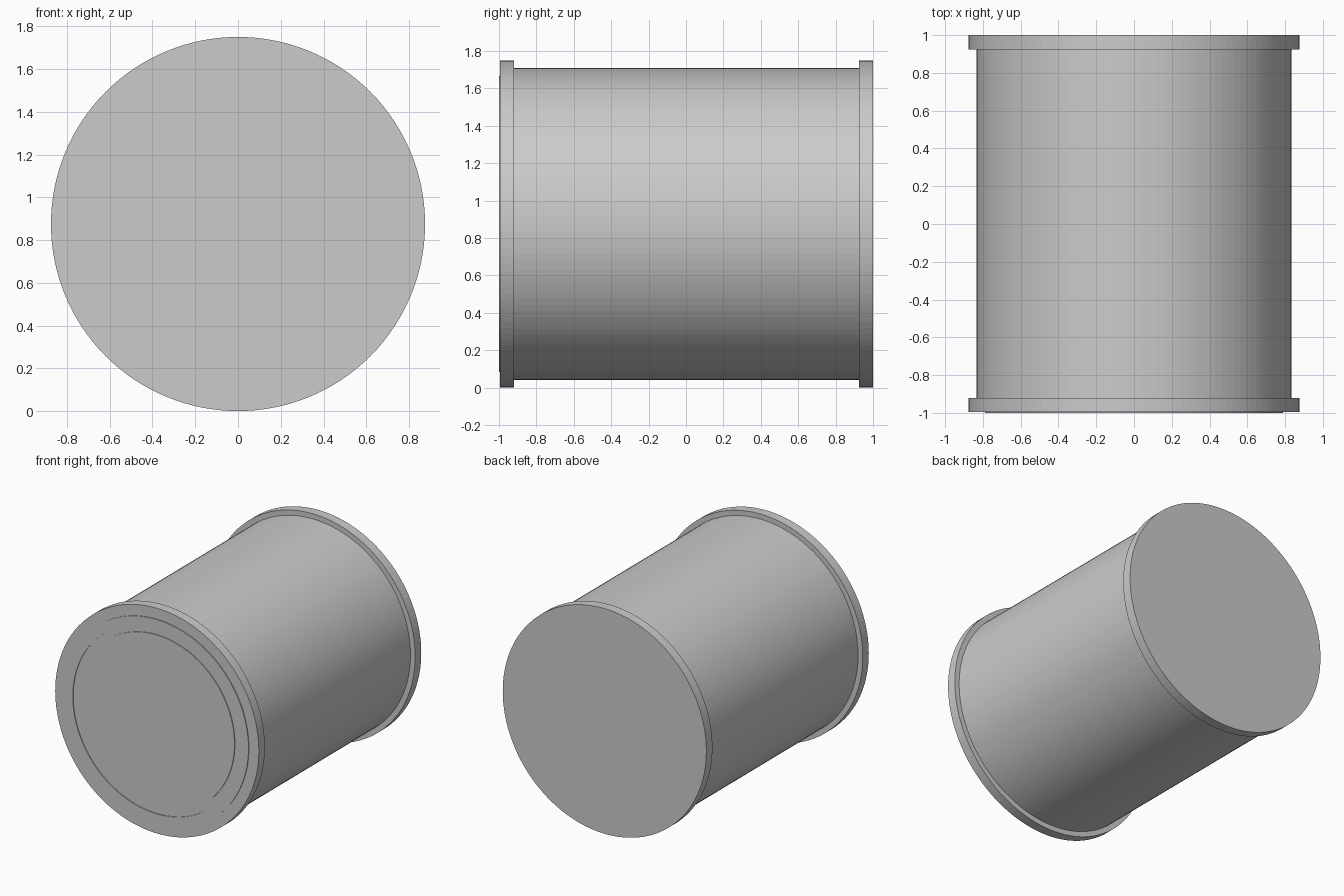
import bpy, bmesh, math

# Remove the default cube
cube = bpy.data.objects.get("Cube")
if cube:
    bpy.data.objects.remove(cube, do_unlink=True)

SIDES = 128
AXIS_Z = 0.875

metal = bpy.data.materials.new("grey metal")
metal.use_nodes = True
grey = (0.6, 0.6, 0.6, 1)
metal.diffuse_color = grey
metal.node_tree.nodes["Principled BSDF"].inputs["Base Color"].default_value = grey


def lathe(name, profile):
    """Turn (radius, y) points around the can's long axis; radius 0 closes an end."""
    bm = bmesh.new()
    verts = [bm.verts.new((r, y, AXIS_Z)) for r, y in profile]
    edges = [bm.edges.new(pair) for pair in zip(verts, verts[1:])]
    bmesh.ops.spin(bm, geom=verts + edges, cent=(0, 0, AXIS_Z), axis=(0, 1, 0),
                   angle=math.tau, steps=SIDES, use_duplicate=False)
    bmesh.ops.remove_doubles(bm, verts=bm.verts, dist=0.0001)
    bmesh.ops.recalc_face_normals(bm, faces=bm.faces)
    mesh = bpy.data.meshes.new(name)
    bm.to_mesh(mesh)
    bm.free()
    mesh.materials.append(metal)
    obj = bpy.data.objects.new(name, mesh)
    bpy.context.collection.objects.link(obj)
    return obj


# Plain cylindrical wall
lathe("can_body", [(0.835, -0.92), (0.835, 0.925)])

# Back cap: flat disc with a projecting rim
lathe("back_cap", [(0, 1), (0.875, 1), (0.875, 0.925), (0.83, 0.925)])

# Front cap: projecting rim, raised bead, shallow groove and raised centre panel
OUTER, RAISED = -0.994, -1.0
lathe("front_cap", [(0.83, -0.92), (0.875, -0.92), (0.875, OUTER),
                    (0.79, OUTER), (0.79, RAISED), (0.72, RAISED),
                    (0.72, OUTER), (0.67, OUTER), (0.67, RAISED), (0, RAISED)])
